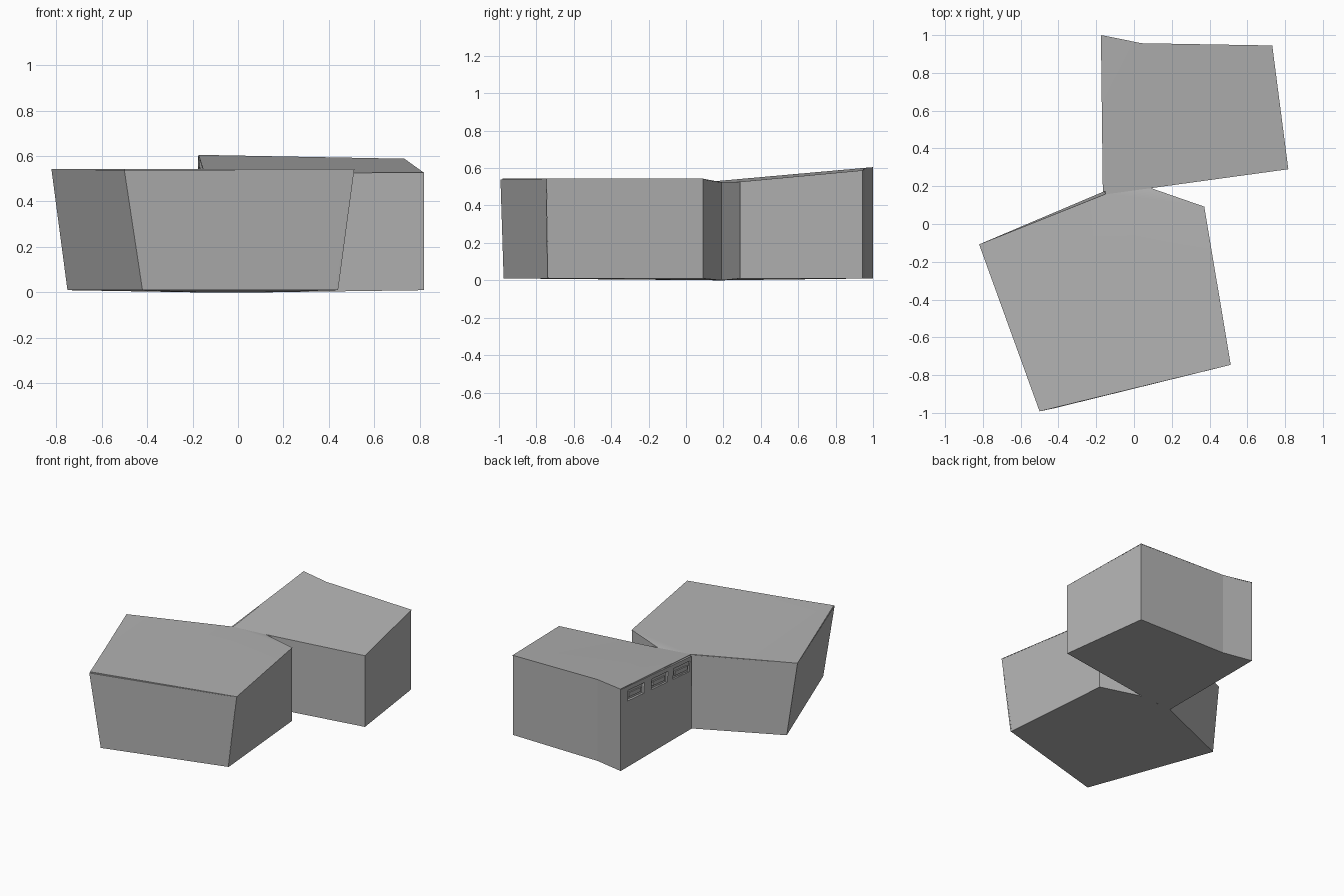
import bpy, bmesh
from mathutils import Vector

if "Cube" in bpy.data.objects:
    bpy.data.objects.remove(bpy.data.objects["Cube"])

grey = bpy.data.materials.new("concrete_grey")
grey.diffuse_color = (.45, .45, .45, 1)
grey.use_nodes = True
grey.node_tree.nodes["Principled BSDF"].inputs["Base Color"].default_value = grey.diffuse_color


def loft(name, rings):
    """Closed solid through stacked corner rings."""
    bm = bmesh.new()
    loops = [[bm.verts.new(p) for p in ring] for ring in rings]
    n = len(loops[0])
    caps = [bm.faces.new(loops[0]), bm.faces.new(loops[-1])]
    for a, b in zip(loops, loops[1:]):
        for i in range(n):
            j = (i + 1) % n
            bm.faces.new((a[i], a[j], b[j], b[i]))
    bmesh.ops.recalc_face_normals(bm, faces=bm.faces[:])
    bmesh.ops.triangulate(bm, faces=caps)
    me = bpy.data.meshes.new(name)
    bm.to_mesh(me)
    bm.free()
    me.materials.append(grey)
    ob = bpy.data.objects.new(name, me)
    bpy.context.collection.objects.link(ob)
    return ob


def soften(ob):
    """Blend the faint folds of a roof, keeping its rim sharp."""
    bpy.ops.object.select_all(action='DESELECT')
    ob.select_set(True)
    bpy.context.view_layer.objects.active = ob
    bpy.ops.object.shade_smooth_by_angle(angle=.5)


def down(ring, d):
    return [(x, y, z - d) for x, y, z in ring]


def box(name, loc, size, tilt=0):
    bpy.ops.mesh.primitive_cube_add(size=1, location=loc, rotation=(tilt, 0, 0))
    ob = bpy.context.object
    ob.name = name
    ob.scale = size
    ob.data.materials.append(grey)
    return ob


T = 0.004  # roof thickness

# front hall: walls leaning outwards
base = [(-.75, -.085, .01), (-.42, -.975, .01), (.44, -.735, .01),
        (.37, .09, .01), (.09, .19, 0), (-.16, .172, 0)]
wall = [(-.82, -.108, .543), (-.50, -.992, .543), (.511, -.746, .543),
        (.371, .091, .543), (.09, .19, .525), (-.15, .159, .53)]
loft("front_hall_walls", [base, down(wall, T)])

# slim fin at the lower right end of the front facade
a, b = Vector(base[2]), Vector(wall[2])
foot, tip = a.lerp(b, .01), a.lerp(b, .79)
loft("facade_fin", [[foot + Vector(o) for o in ((-.012, -.008, 0), (0, -.005, 0), (0, .006, 0), (-.012, .006, 0))],
                    [tip + Vector(o) for o in ((-.003, -.003, 0), (0, -.002, 0), (0, .004, 0), (-.003, .004, 0))]])

# front hall roof
roof = [(-.82, -.108, .543), (-.50, -.98, .543), (.512, -.745, .543),
        (.372, .092, .543), (.09, .19, .525), (-.15, .157, .53)]
soften(loft("front_hall_roof", [down(roof, T), roof]))

# rear hall: upright walls, roof rising to the back
roof = [(-.173, 1, .605), (.04, .957, .601), (.732, .945, .588),
        (.817, .29, .527), (.09, .19, .525), (-.15, .157, .53)]
base = [(-.175, .999, .01), (.04, .957, .01), (.731, .944, .01),
        (.817, .29, .01), (.09, .19, 0), (-.165, .172, 0)]
wall = [(x, y, r[2] - T) for (x, y, z), r in zip(base, roof)]
rear = loft("rear_hall_walls", [base, wall])
soften(loft("rear_hall_roof", [down(roof, T), roof]))

# strip of three high windows in the left wall of the rear hall
for i, y in enumerate((.82, .545, .29)):
    z = .53 + .089 * (y - .16) - .072
    cutter = box(f"window_cutter_{i}", (-.175, y, z), (.04, .19, .075), .089)
    cutter.hide_render = True
    cutter.display_type = 'WIRE'
    m = rear.modifiers.new(f"window_{i}", 'BOOLEAN')
    m.operation = 'DIFFERENCE'
    m.solver = 'EXACT'
    m.object = cutter
    box(f"window_sash_{i}", (-.158, y, z - .004), (.014, .14, .03), .089)
